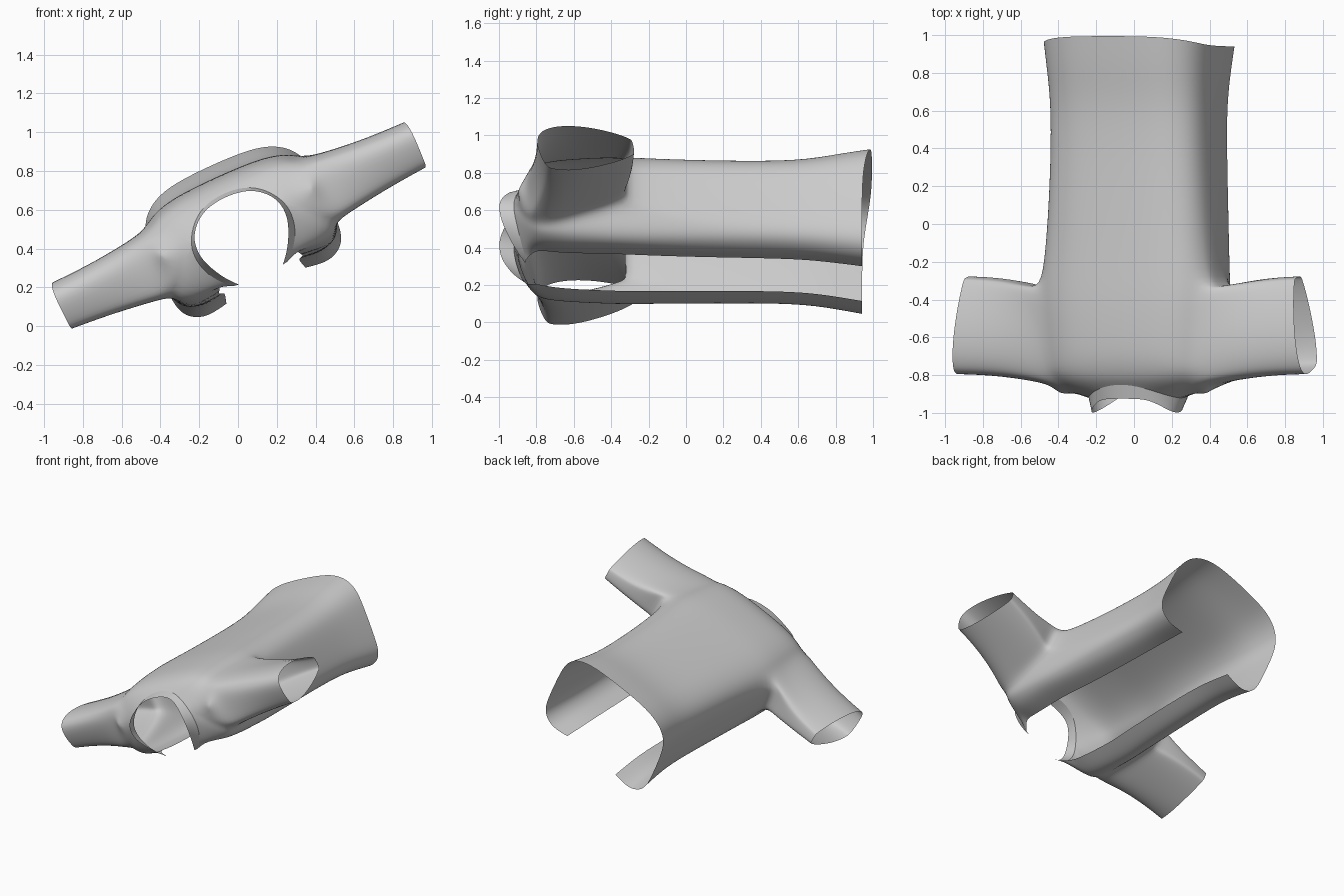
import bpy, bmesh
from math import sin, cos, atan2, radians
from mathutils import Vector

if "Cube" in bpy.data.objects:
    bpy.data.objects.remove(bpy.data.objects["Cube"])

ROLL, LIFT = radians(-24.5), 0.525   # the garment lies rolled about its long axis
J = 12                               # strips around half a body section


def finish(name, bm):
    """Mirror a half garment part, smooth it and roll it into place."""
    bmesh.ops.remove_doubles(bm, verts=bm.verts, dist=0.0005)
    bmesh.ops.recalc_face_normals(bm, faces=bm.faces)
    me = bpy.data.meshes.new(name)
    bm.to_mesh(me)
    bm.free()
    ob = bpy.data.objects.new(name, me)
    bpy.context.collection.objects.link(ob)
    for p in me.polygons:
        p.use_smooth = True
    m = ob.modifiers.new("mirror", 'MIRROR')
    m.use_clip = True
    s = ob.modifiers.new("smooth", 'SUBSURF')
    s.levels = s.render_levels = 2
    s.boundary_smooth = 'PRESERVE_CORNERS'
    ob.rotation_euler.y = ROLL
    ob.location.z = LIFT
    return ob


def section(y, a, top, bot, back=0, front=0):
    """Half section from centre back round to the front opening edge."""
    pts = []
    for j in range(J + 1):
        t = radians(90 - 172 * j / J)
        c, s = max(cos(t), 0), sin(t)
        e, h = (0.62, top) if s > 0 else (0.4, -bot)
        u = a * c ** e * (1 - .04 * s) if j else 0
        w = h * abs(s) ** e * (.92 if j == J else 1)
        pts.append(Vector((u, y + back * max(s, 0) + front * max(-s, 0), w)))
    return pts


# Body sections from hem to shoulders: y, half width, back height, front depth, y bends
rows = [section(*r) for r in [
    (0.94, .475, .335, .38, .055), (0.8, .46, .31, .355, .02), (0.6, .445, .265, .325),
    (0.2, .455, .263, .32), (-.15, .48, .266, .315), (-.34, .505, .27, .31),
    (-.47, .50, .268, .305), (-.61, .49, .26, .30),
    (-.75, .48, .248, .29, .03, .03), (-.86, .465, .215, .27, .05, .05)]]

# Neckline and folded shoulder seam
neck_back = [(0, -.85, .175), (.07, -.855, .17), (.15, -.875, .145), (.22, -.905, .085), (.27, -.925, 0)]
neck_front = [(.275, -.915, -.08), (.255, -.895, -.16), (.21, -.875, -.23), (.155, -.855, -.28)]
shoulder = [(.36, -.92, 0), (.44, -.92, 0), (.36, -.92, 0)]
rows.append([Vector(p) for p in neck_back + shoulder + neck_back[-1:] + neck_front])

# The armhole slants up towards the underarm
R0, R1, J0, J1 = 5, 9, 4, 8          # armhole range in the body grid
for r, lift in ((R0 - 1, .04), (R0, .13), (R0 + 1, .08), (R0 + 2, .04)):
    for j, f in ((J1 - 2, .4), (J1 - 1, .8), (J1, 1), (J1 + 1, .3)):
        rows[r][j].z += lift * f

bm = bmesh.new()
grid = [[bm.verts.new(p) for p in r] for r in rows]
for r in range(len(grid) - 1):
    for j in range(J):
        if R0 <= r < R1 and J0 <= j < J1:
            continue
        bm.faces.new((grid[r][j], grid[r][j + 1], grid[r + 1][j + 1], grid[r + 1][j]))

# Sleeve lofted from the armhole to a teardrop cuff
hole = [grid[R0][j] for j in range(J0, J1)] + [grid[r][J1] for r in range(R0, R1)]
hole += [grid[R1][j] for j in range(J1, J0, -1)] + [grid[r][J0] for r in range(R1, R0, -1)]
root = [v.co.copy() for v in hole]


def cuff(p):
    f = atan2((p.z - .01) / .19, (p.y + .6) / .25)
    c, s = cos(f), sin(f)
    return Vector((1.015 - .028 * (1 + c), -.535 + .275 * c,
                   .125 * (1 if s > 0 else -1) * abs(s) ** .8 * (1 - .35 * c) + .012 * c))


ring = hole
for k in (.2, .45, .72, 1):
    e = 1 - (1 - k) ** 2
    new = []
    for p in root:
        q = cuff(p)
        new.append(bm.verts.new((p.x + (q.x - p.x) * k, p.y + (q.y - p.y) * e,
                                 p.z + (q.z - p.z) * (e if p.z > 0 else (k + e) / 2))))
    for i in range(len(ring)):
        n = (i + 1) % len(ring)
        bm.faces.new((ring[i], ring[n], new[n], new[i]))
    ring = new
finish("jacket_body_and_sleeves", bm)

# Collar band standing off the neckline
base = neck_back + neck_front
free = [(0, -.925, .155), (.07, -.925, .15), (.14, -.93, .13), (.2, -.965, .085), (.245, -1.003, .02),
        (.25, -.995, -.07), (.22, -.96, -.15), (.175, -.91, -.23), (.125, -.86, -.285)]
bm = bmesh.new()
a, b = ([bm.verts.new(p) for p in c] for c in (base, free))
for i in range(len(a) - 1):
    bm.faces.new((a[i], a[i + 1], b[i + 1], b[i]))
finish("collar", bm)
